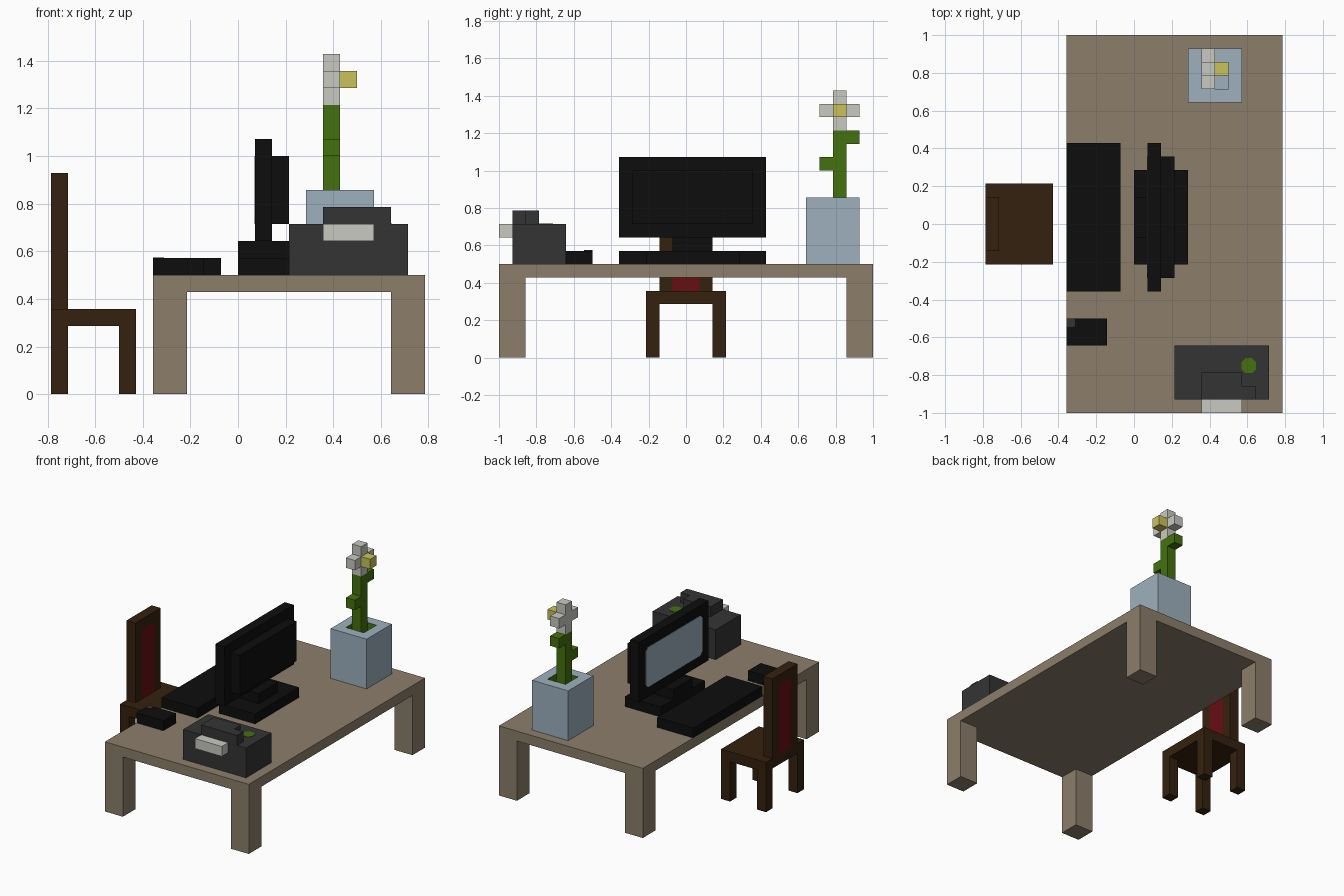
import bpy, bmesh, math

if "Cube" in bpy.data.objects:
    bpy.data.objects.remove(bpy.data.objects["Cube"])

U = 1 / 14  # one block; all sizes below are counted in blocks


def material(name, rgb):
    m = bpy.data.materials.new(name)
    lin = [((c / 255 + 0.055) / 1.055) ** 2.4 if c > 10 else c / 255 / 12.92 for c in rgb]
    m.diffuse_color = (*lin, 1)
    m.use_nodes = True
    m.node_tree.nodes["Principled BSDF"].inputs["Base Color"].default_value = m.diffuse_color
    return m


WOOD = material("tan wood", (140, 126, 107))
BROWN = material("dark brown wood", (52, 33, 14))
RED = material("red cushion", (104, 14, 18))
BLACK = material("black plastic", (13, 13, 13))
GREY = material("dark grey plastic", (52, 52, 52))
BLUE = material("pale blue", (158, 176, 190))
GREEN = material("leaf green", (68, 114, 14))
WHITE = material("off white", (202, 202, 194))
YELLOW = material("yellow", (202, 194, 92))


def finish(name, bm, mats):
    bmesh.ops.recalc_face_normals(bm, faces=bm.faces)
    me = bpy.data.meshes.new(name)
    bm.to_mesh(me)
    bm.free()
    for m in mats:
        me.materials.append(m)
    ob = bpy.data.objects.new(name, me)
    bpy.context.collection.objects.link(ob)
    return ob


def box(name, mat, x, y, z):
    """Block spanning the given (low, high) ranges."""
    bm = bmesh.new()
    bmesh.ops.create_cube(bm, size=1)
    for v in bm.verts:
        v.co = [(r[0] if c < 0 else r[1]) * U for c, r in zip(v.co, (x, y, z))]
    return finish(name, bm, [mat])


def plate(name, mat, center, size, cut, axis):
    """Thin plate with cut corners, lying across the given axis."""
    w, h = size[0] / 2, size[1] / 2
    pts = [(w, h - cut), (w - cut, h), (cut - w, h), (-w, h - cut),
           (-w, cut - h), (cut - w, -h), (w - cut, -h), (w, cut - h)]
    bm = bmesh.new()
    vs = []
    for a, b in pts:
        off = (0, a, b) if axis == 0 else (a, b, 0)
        vs.append(bm.verts.new([(c + o) * U for c, o in zip(center, off)]))
    face = bm.faces.new(vs)
    top = bmesh.ops.extrude_face_region(bm, geom=[face])["geom"]
    step = [0, 0, 0]
    step[axis] = -0.003 if axis == 0 else 0.003
    bmesh.ops.translate(bm, verts=[g for g in top if isinstance(g, bmesh.types.BMVert)], vec=step)
    return finish(name, bm, [mat])


# Table
box("table_top", WOOD, (-5, 11), (-14, 14), (6, 7))
for x in (-5, 9):
    for y in (-14, 12):
        box("table_leg", WOOD, (x, x + 2), (y, y + 2), (0, 6))

# Chair: seat, legs, framed back with red panel
box("seat", BROWN, (-11, -6), (-3, 3), (4, 5))
for x in (-11, -7):
    for y in (-3, 2):
        box("chair_leg", BROWN, (x, x + 1), (y, y + 1), (0, 4))
for y in (-2, 1):
    box("chair_back_post", BROWN, (-11, -10), (y, y + 1), (5, 13))
box("chair_back_rail", BROWN, (-11, -10), (-1, 1), (12, 13))
box("chair_back_panel", RED, (-11, -10), (-1, 1), (5, 12))

# Keyboard and mouse
box("keyboard", BLACK, (-5, -1), (-5, 6), (7, 8))
box("mouse", BLACK, (-5, -2), (-9, -7), (7, 8))
plate("mouse_button", GREY, (-4.68, -7.32, 8), (0.64, 0.64), 0.1, 2)

# Monitor
box("monitor_base", BLACK, (0, 4), (-3, 4), (7, 8))
box("monitor_stand", BLACK, (0, 3), (-1, 2), (8, 9))
box("monitor_frame", BLACK, (1, 2), (-5, 6), (9, 15))
box("monitor_rear", BLACK, (2, 3), (-4, 5), (10, 14))
plate("monitor_display", BLUE, (1, 0.5, 12), (9, 4), 0.35, 0)

# Printer
box("printer_body", GREY, (3, 10), (-13, -9), (7, 10))
box("printer_feeder", GREY, (5, 8), (-13, -11), (10, 11))
box("printer_feeder_side", GREY, (8, 9), (-13, -12), (10, 11))
box("paper", WHITE, (5, 8), (-14, -13), (9, 10))
plate("printer_button", GREEN, (8.5, -10.5, 10), (1.1, 1.1), 0.3, 2)

# Flower pot with a square hole; the hole walls are green
bm = bmesh.new()
loops = []
for x0, x1, y0, y1, z in ((4, 8, 9, 13, 7), (4, 8, 9, 13, 12), (5, 7, 10, 12, 12), (5, 7, 10, 12, 11)):
    loops.append([bm.verts.new((x * U, y * U, z * U))
                  for x, y in ((x0, y0), (x1, y0), (x1, y1), (x0, y1))])
for k in range(3):
    for i in range(4):
        j = (i + 1) % 4
        f = bm.faces.new((loops[k][i], loops[k][j], loops[k + 1][j], loops[k + 1][i]))
        f.material_index = 1 if k == 2 else 0
bm.faces.new(loops[0])
bm.faces.new(loops[3])
finish("flower_pot", bm, [BLUE, GREEN])

# Flower
box("stem", GREEN, (5, 6), (11, 12), (11, 17))
box("lower_leaf", GREEN, (5, 6), (10, 11), (14, 15))
box("upper_leaf", GREEN, (5, 6), (12, 13), (16, 17))
box("petals_upright", WHITE, (5, 6), (11, 12), (17, 20))
for y in (10, 12):
    box("side_petal", WHITE, (5, 6), (y, y + 1), (18, 19))
box("flower_center", YELLOW, (6, 7), (11, 12), (18, 19))
